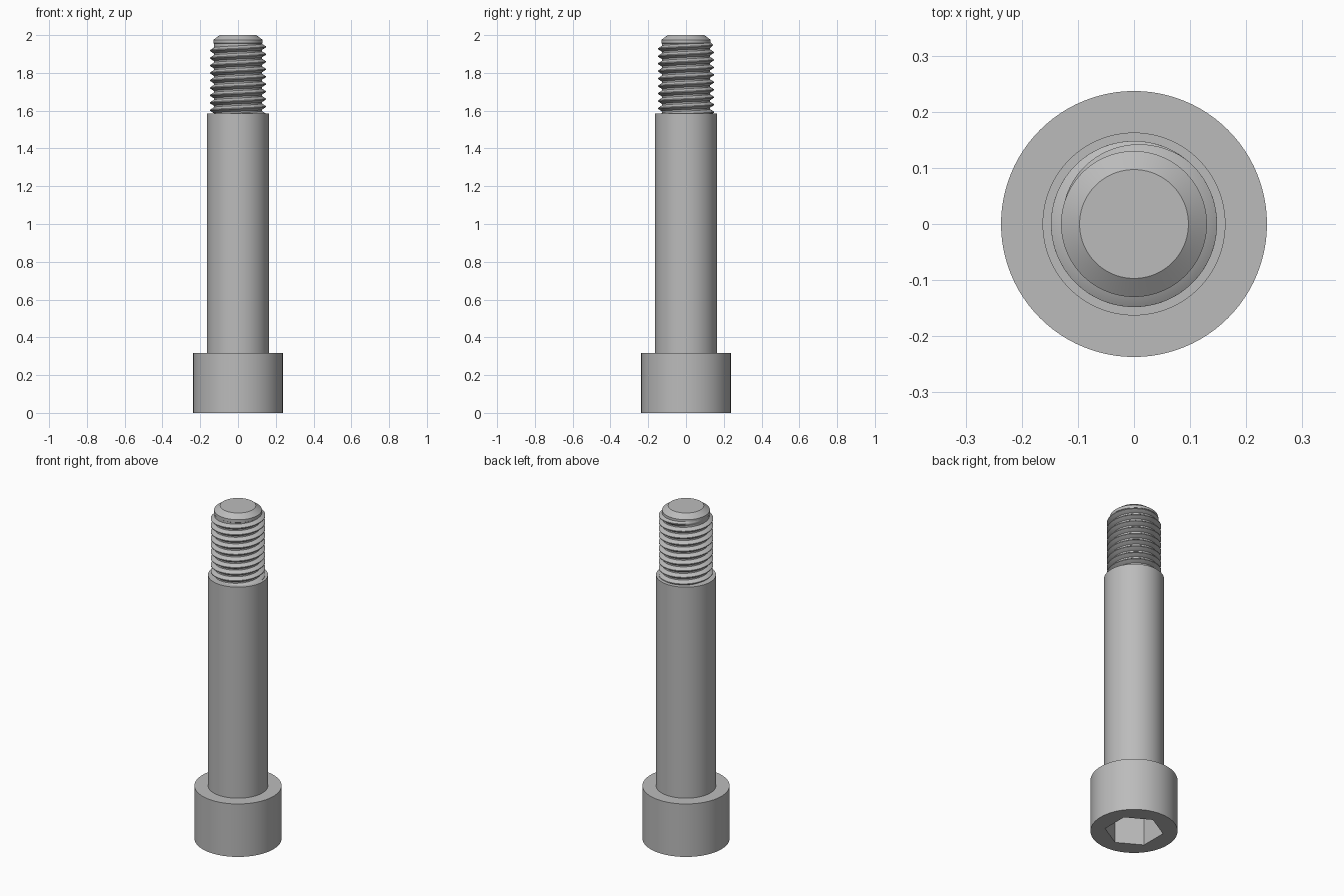
import bpy
import bmesh
from math import cos, sin, pi, radians

SEGMENTS = 96
HEAD_R, HEAD_TOP = 0.237, 0.318
SHANK_R, SHANK_TOP = 0.163, 1.585
ROOT_R, CREST_R = 0.127, 0.148
PITCH = 0.0395
SOCKET_R, SOCKET_DEPTH = 0.16, 0.19

old = bpy.data.objects.get("Cube")
if old:
    bpy.data.objects.remove(old, do_unlink=True)

steel = bpy.data.materials.new("grey steel")
steel.use_nodes = True
steel.diffuse_color = (0.5, 0.5, 0.5, 1)
steel.node_tree.nodes["Principled BSDF"].inputs["Base Color"].default_value = (0.5, 0.5, 0.5, 1)


def finish(bm, name):
    bmesh.ops.recalc_face_normals(bm, faces=bm.faces[:])
    mesh = bpy.data.meshes.new(name)
    bm.to_mesh(mesh)
    bm.free()
    mesh.materials.append(steel)
    obj = bpy.data.objects.new(name, mesh)
    bpy.context.collection.objects.link(obj)
    bpy.ops.object.select_all(action="DESELECT")
    obj.select_set(True)
    bpy.context.view_layer.objects.active = obj
    bpy.ops.object.shade_smooth_by_angle(angle=radians(30))
    return obj


def skin(bm, rings, closed):
    """Join successive rings of vertices with quads and cap both ends."""
    for a, b in zip(rings, rings[1:]):
        n = len(a)
        for i in range(n if closed else n - 1):
            j = (i + 1) % n
            bm.faces.new((a[i], a[j], b[j], b[i]))
    bm.faces.new(rings[0])
    bm.faces.new(rings[-1])


def round_ring(bm, r, z):
    return [bm.verts.new((r * cos(t), r * sin(t), z))
            for t in (2 * pi * i / SEGMENTS for i in range(SEGMENTS))]


def hex_ring(bm, r, z):
    """Hexagon with corners on the y axis, sampled at the same angles as a round ring."""
    verts = []
    for i in range(SEGMENTS):
        t = 2 * pi * i / SEGMENTS
        off = (t + pi / 6) % (pi / 3) - pi / 6
        d = r * cos(pi / 6) / cos(off)
        verts.append(bm.verts.new((d * cos(t), d * sin(t), z)))
    return verts


def turned(name, profile):
    bm = bmesh.new()
    skin(bm, [round_ring(bm, r, z) for r, z in profile], True)
    return finish(bm, name)


# Cylindrical head with a hexagonal socket in its underside
bm = bmesh.new()
skin(bm, [hex_ring(bm, SOCKET_R, SOCKET_DEPTH), hex_ring(bm, SOCKET_R, 0),
          round_ring(bm, HEAD_R, 0), round_ring(bm, HEAD_R, HEAD_TOP)], True)
finish(bm, "head")

# Plain shank
turned("shank", [(SHANK_R, HEAD_TOP - 0.01), (SHANK_R, SHANK_TOP)])

# Thread core with a chamfered tip
turned("thread_core", [(ROOT_R, SHANK_TOP - 0.01), (ROOT_R, 1.955),
                       (0.13, 1.957), (0.13, 1.975), (0.097, 2.0)])

# Right-handed helical thread ridge that fades out near the tip
bm = bmesh.new()
end_angle = radians(175)
end_z = 1.957
turns = 9.8
fade = radians(130)
steps = int(turns * SEGMENTS)
buried = ROOT_R - 0.006
rings = []
for s in range(steps + 1):
    back = 2 * pi * turns * (1 - s / steps)
    angle = end_angle - back
    z = end_z - PITCH * back / (2 * pi)
    crest = ROOT_R + (CREST_R - ROOT_R) * min(1, 0.05 + back / fade)
    section = [(buried, -0.44), (ROOT_R, -0.40), (crest, -0.06),
               (crest, 0.06), (ROOT_R, 0.40), (buried, 0.44)]
    rings.append([bm.verts.new((r * cos(angle), r * sin(angle), z + h * PITCH))
                  for r, h in section])
skin(bm, rings, True)
finish(bm, "thread_ridge")
